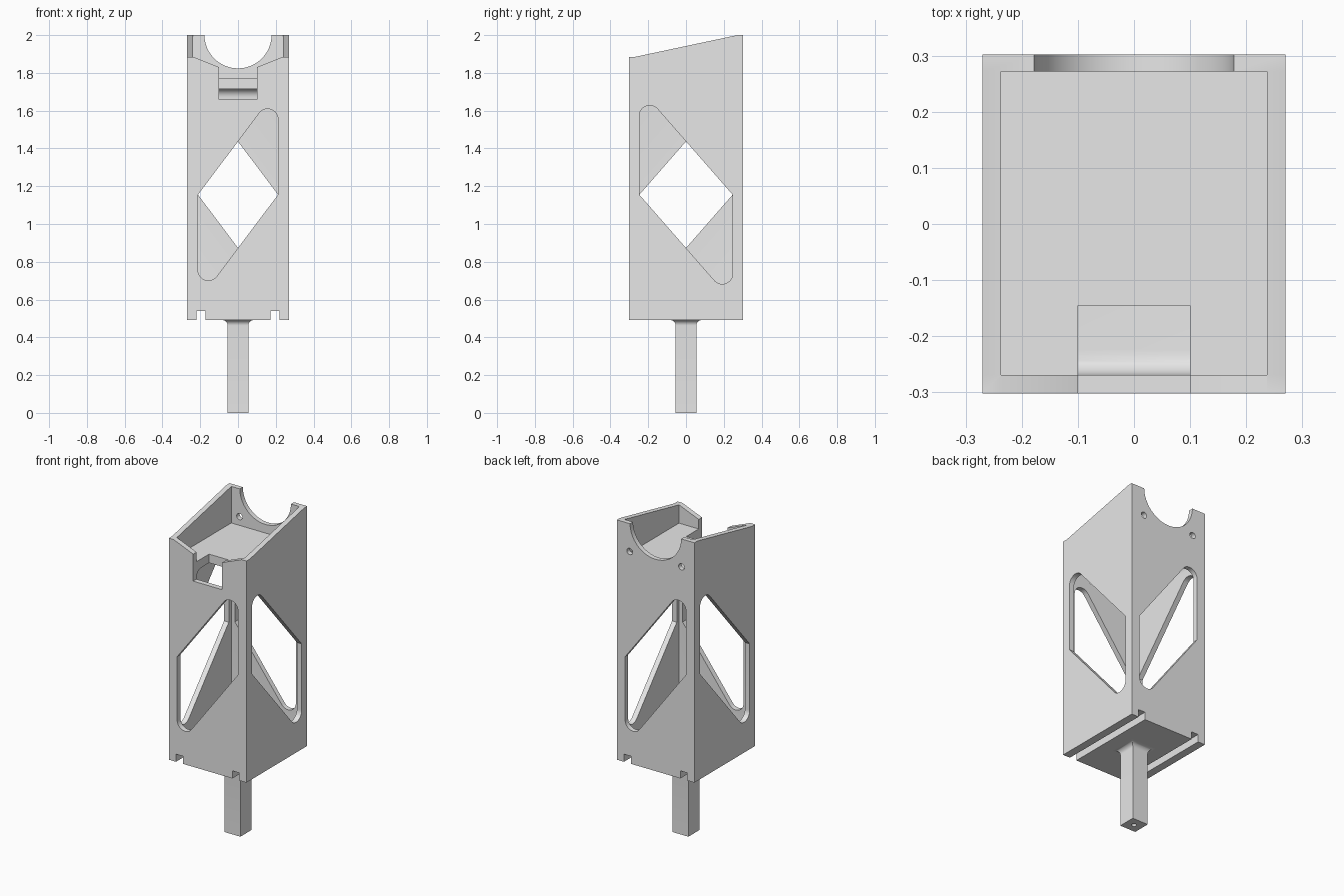
import bpy, bmesh, math

if "Cube" in bpy.data.objects:
    bpy.data.objects.remove(bpy.data.objects["Cube"])

grey = bpy.data.materials.new("light_grey")
grey.use_nodes = True
grey.diffuse_color = (0.8, 0.8, 0.8, 1)
grey.node_tree.nodes["Principled BSDF"].inputs["Base Color"].default_value = (0.8, 0.8, 0.8, 1)

# Main dimensions
HX, HY = 0.27, 0.302            # half width and half depth
IN_X, IN_FRONT, IN_BACK = 0.237, -0.269, 0.272
BASE, TOP, FRONT_TOP = 0.492, 2.0, 1.885
WINDOW_Z = 1.155


def make_object(name, bm):
    bmesh.ops.recalc_face_normals(bm, faces=bm.faces)
    mesh = bpy.data.meshes.new(name)
    bm.to_mesh(mesh)
    bm.free()
    mesh.materials.append(grey)
    obj = bpy.data.objects.new(name, mesh)
    bpy.context.collection.objects.link(obj)
    return obj


def prism(name, points, axis, lo, hi, bevel=0):
    """Extrude a 2D outline along an axis from lo to hi."""
    place = {"x": lambda u, v, t: (t, u, v),
             "y": lambda u, v, t: (u, t, v),
             "z": lambda u, v, t: (u, v, t)}[axis]
    bm = bmesh.new()
    ends = [[bm.verts.new(place(u, v, t)) for u, v in points] for t in (lo, hi)]
    caps = [bm.faces.new(ring) for ring in ends]
    n = len(points)
    for i in range(n):
        j = (i + 1) % n
        bm.faces.new((ends[0][i], ends[0][j], ends[1][j], ends[1][i]))
    if bevel:
        edges = {e for face in caps for e in face.edges}
        bmesh.ops.bevel(bm, geom=list(edges), offset=bevel, segments=8,
                        profile=0.5, affect="EDGES")
    return make_object(name, bm)


def rect(u0, u1, v0, v1):
    return [(u0, v0), (u1, v0), (u1, v1), (u0, v1)]


def circle(u, v, r, n):
    return [(u + r * math.cos(2 * math.pi * i / n),
             v + r * math.sin(2 * math.pi * i / n)) for i in range(n)]


def window(a, flip, rise=0.282, r=0.055, steps=12):
    """Slanted window outline with rounded upper and lower tips."""
    m = rise / a
    cu, cv = a - r, m * (2 * a - r) - r * math.hypot(1, m)
    start = math.atan2(1, -m)
    half = []
    for i in range(steps + 1):
        t = start * (1 - i / steps)
        half.append((cu + r * math.cos(t), cv + r * math.sin(t)))
    half.append((a, 0))
    return [(flip * u, WINDOW_Z + v)
            for u, v in half + [(-u, -v) for u, v in half]]


def cut(target, cutters):
    bpy.context.view_layer.objects.active = target
    for cutter in cutters:
        cutter.hide_render = True
        mod = target.modifiers.new("cut", "BOOLEAN")
        mod.operation = "DIFFERENCE"
        mod.solver = "EXACT"
        mod.object = cutter
        bpy.ops.object.modifier_apply(modifier=mod.name)
        bpy.data.objects.remove(cutter)


def smooth(obj):
    bpy.ops.object.select_all(action="DESELECT")
    obj.select_set(True)
    bpy.context.view_layer.objects.active = obj
    bpy.ops.object.shade_smooth_by_angle(angle=math.radians(30))


# Tall housing with a sloping top
housing = prism("housing", [(-HY, BASE), (HY, BASE), (HY, TOP), (IN_BACK, TOP),
                            (IN_FRONT, FRONT_TOP), (-HY, FRONT_TOP)], "x", -HX, HX)

cutters = [
    # hollow core with rounded floor and ceiling edges
    prism("core", rect(-IN_X, IN_X, IN_FRONT, IN_BACK), "z", 0.57, 1.715, bevel=0.045),
    # open tray at the top
    prism("tray", rect(-IN_X, IN_X, IN_FRONT, IN_BACK), "z", 1.77, 2.2),
    # dipped front lip with a square notch reaching into the tray floor
    prism("lip", [(-0.2365, 2.2), (-0.2365, FRONT_TOP), (-0.1, 1.83), (-0.1, 1.66),
                  (0.1, 1.66), (0.1, 1.83), (0.2365, FRONT_TOP), (0.2365, 2.2)],
          "y", -0.4, -0.145),
    # round cradle in the back wall
    prism("cradle", circle(0, TOP + 0.002, 0.178, 64), "y", 0.2, 0.4),
]
for s in (-1, 1):
    # windows, mirrored on opposite walls
    cutters.append(prism("end_window", window(0.212, -s), "y", *sorted((s * 0.2, s * 0.4))))
    cutters.append(prism("side_window", window(0.247, -s), "x", *sorted((s * 0.2, s * 0.4))))
    # screw holes beside the cradle, and grooves under the base
    cutters.append(prism("screw_hole", circle(s * 0.18, 1.825, 0.02, 24), "y", 0.2, 0.4))
    cutters.append(prism("groove", rect(*sorted((s * 0.172, s * 0.22)), 0.4, 0.54),
                         "y", -0.4, 0.4))
cut(housing, cutters)
smooth(housing)

# Square stem flaring out where it meets the base
W, FLARE = 0.055, 0.03
levels = [(0, W)]
for i in range(9):
    t = math.pi / 2 * i / 8
    levels.append((BASE - FLARE + FLARE * math.sin(t), W + FLARE * (1 - math.cos(t))))
levels.append((BASE + 0.01, W + FLARE))
bm = bmesh.new()
rings = [[bm.verts.new((u, v, z)) for u, v in rect(-w, w, -w, w)] for z, w in levels]
for a, b in zip(rings, rings[1:]):
    for i in range(4):
        j = (i + 1) % 4
        bm.faces.new((a[i], a[j], b[j], b[i]))
bm.faces.new(rings[0])
bm.faces.new(rings[-1])
stem = make_object("stem", bm)
cut(stem, [prism("pilot_hole", circle(0, 0, 0.014, 16), "z", -0.1, 0.3)])
smooth(stem)
